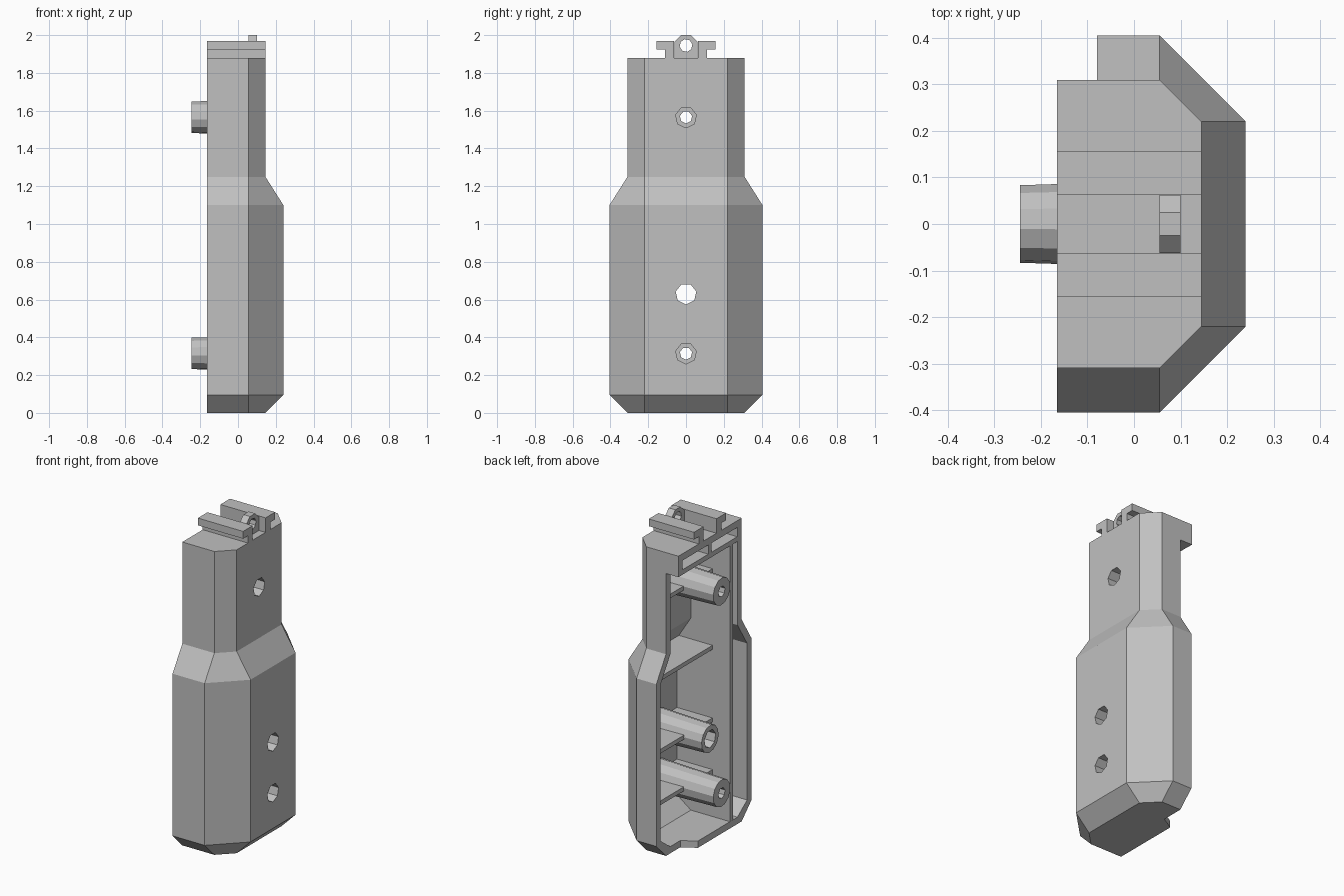
import bpy, bmesh, math

cube = bpy.data.objects.get("Cube")
if cube:
    bpy.data.objects.remove(cube, do_unlink=True)

grey = bpy.data.materials.new("light_grey_plastic")
grey.use_nodes = True
COLOUR = (0.53, 0.53, 0.53, 1)
grey.diffuse_color = COLOUR
grey.node_tree.nodes["Principled BSDF"].inputs["Base Color"].default_value = COLOUR

BACK = -0.165   # plane of the open side
WALL = 0.042


def loft(name, rings):
    """Solid skinned through rings of 3D points."""
    bm = bmesh.new()
    loops = [[bm.verts.new(p) for p in ring] for ring in rings]
    n = len(loops[0])
    for a, b in zip(loops, loops[1:]):
        for i in range(n):
            j = (i + 1) % n
            bm.faces.new((a[i], a[j], b[j], b[i]))
    bm.faces.new(loops[0])
    bm.faces.new(loops[-1])
    bmesh.ops.recalc_face_normals(bm, faces=bm.faces)
    mesh = bpy.data.meshes.new(name)
    bm.to_mesh(mesh)
    bm.free()
    mesh.materials.append(grey)
    obj = bpy.data.objects.new(name, mesh)
    bpy.context.collection.objects.link(obj)
    return obj


def prism_x(name, profile, x0, x1):
    return loft(name, [[(x, y, z) for y, z in profile] for x in (x0, x1)])


def box(name, x0, x1, y0, y1, z0, z1):
    return prism_x(name, [(y0, z0), (y1, z0), (y1, z1), (y0, z1)], x0, x1)


def cone_x(name, sides, x0, r0, x1, r1, z):
    turns = [2 * math.pi * (i + 0.25) / sides for i in range(sides)]
    return loft(name, [[(x, r * math.cos(t), z + r * math.sin(t)) for t in turns]
                       for x, r in ((x0, r0), (x1, r1))])


def combine(obj, tool, operation="DIFFERENCE"):
    """Apply a boolean."""
    mod = obj.modifiers.new("cut", "BOOLEAN")
    mod.operation, mod.object, mod.solver = operation, tool, "EXACT"
    bpy.context.view_layer.update()
    graph = bpy.context.evaluated_depsgraph_get()
    mesh = bpy.data.meshes.new_from_object(obj.evaluated_get(graph))
    obj.modifiers.clear()
    obj.data = mesh


def discard(*objs):
    for o in objs:
        bpy.data.objects.remove(o, do_unlink=True)


def body(name, inset, back):
    """Chamfered body, shrunk by inset."""
    k = inset * 0.41

    def ring(z, y, x):
        y, x, s, c = y - inset, x - inset, 0.055 - k, 0.22 - k
        return [(back, -y, z), (s, -y, z), (x, -c, z),
                (x, c, z), (s, y, z), (back, y, z)]
    small, large = (0.31, 0.145), (0.405, 0.24)
    return loft(name, [ring(inset, *small), ring(0.095 + k, *large),
                       ring(1.1 - k, *large), ring(1.25 - k, *small),
                       ring(1.88 - inset, *small)])


# Hollow shell
shell = body("shell", 0, BACK)
cavity = body("cavity", WALL, -0.4)
combine(shell, cavity)
discard(cavity)

# Recessed rim along one long side
plan = [(-0.3, 0.12), (BACK, 0.12), (-0.08, 0.17), (-0.08, 0.6), (-0.3, 0.6)]
recess = loft("recess", [[(x, y, z) for x, y in plan] for z in (-0.1, 1.75)])
combine(shell, recess)
discard(recess)

# Internal ribs, trimmed to the inside of the shell
limit = body("limit", 0.02, BACK + 0.001)
ribs = [box("long_rib", -0.3, 0.3, -0.225, -0.195, 0, 1.76),
        box("top_shelf", -0.3, 0.3, -0.5, 0.5, 1.75, 1.78),
        box("top_divider", -0.3, 0.3, -0.015, 0.015, 1.76, 1.9)]
CROSS = (0.32, 0.64, 1.09, 1.565)
for z in CROSS:
    ribs.append(box("cross_rib", -0.045, 0.3, -0.5, 0.5, z - 0.013, z + 0.013))
for rib in ribs:
    combine(rib, limit, "INTERSECT")
discard(limit)

# Screw bosses: height, root, tip, tip radius, whether counterbored
for z, root, tip, radius, stepped in ((0.315, 0.22, -0.245, 0.084, True),
                                      (0.63, 0.22, BACK, 0.084, False),
                                      (1.565, 0.125, -0.245, 0.084, True)):
    boss = cone_x("screw_boss", 12, root, radius + 0.012, tip, radius, z)
    wide_end = -0.12 if stepped else -0.4
    tools = [cone_x("bore", 7, 0.4, 0.056, wide_end, 0.056, z)]
    if stepped:
        tools.append(cone_x("pilot", 7, 0.3, 0.033, -0.4, 0.033, z))
    near = [r for r in ribs if r.name.startswith("cross_rib")]
    for tool in tools:
        for target in [shell, boss] + near:
            combine(target, tool)
    discard(*tools)

# Pair of overhanging rails on the top
for side, name in ((-1, "front_rail"), (1, "rear_rail")):
    profile = [(0.063, 1.87), (0.11, 1.87), (0.11, 1.925), (0.157, 1.925),
               (0.157, 1.97), (0.063, 1.97)]
    prism_x(name, [(side * y, z) for y, z in profile], BACK, 0.145)

# Pierced lug between the rails
lug = prism_x("lug", [(-0.062, 1.87), (0.062, 1.87), (0.062, 1.965),
                      (0.025, 2), (-0.025, 2), (-0.062, 1.965)], 0.055, 0.1)
pin = cone_x("pin", 8, -0.1, 0.034, 0.3, 0.034, 1.945)
combine(lug, pin)
discard(pin)
